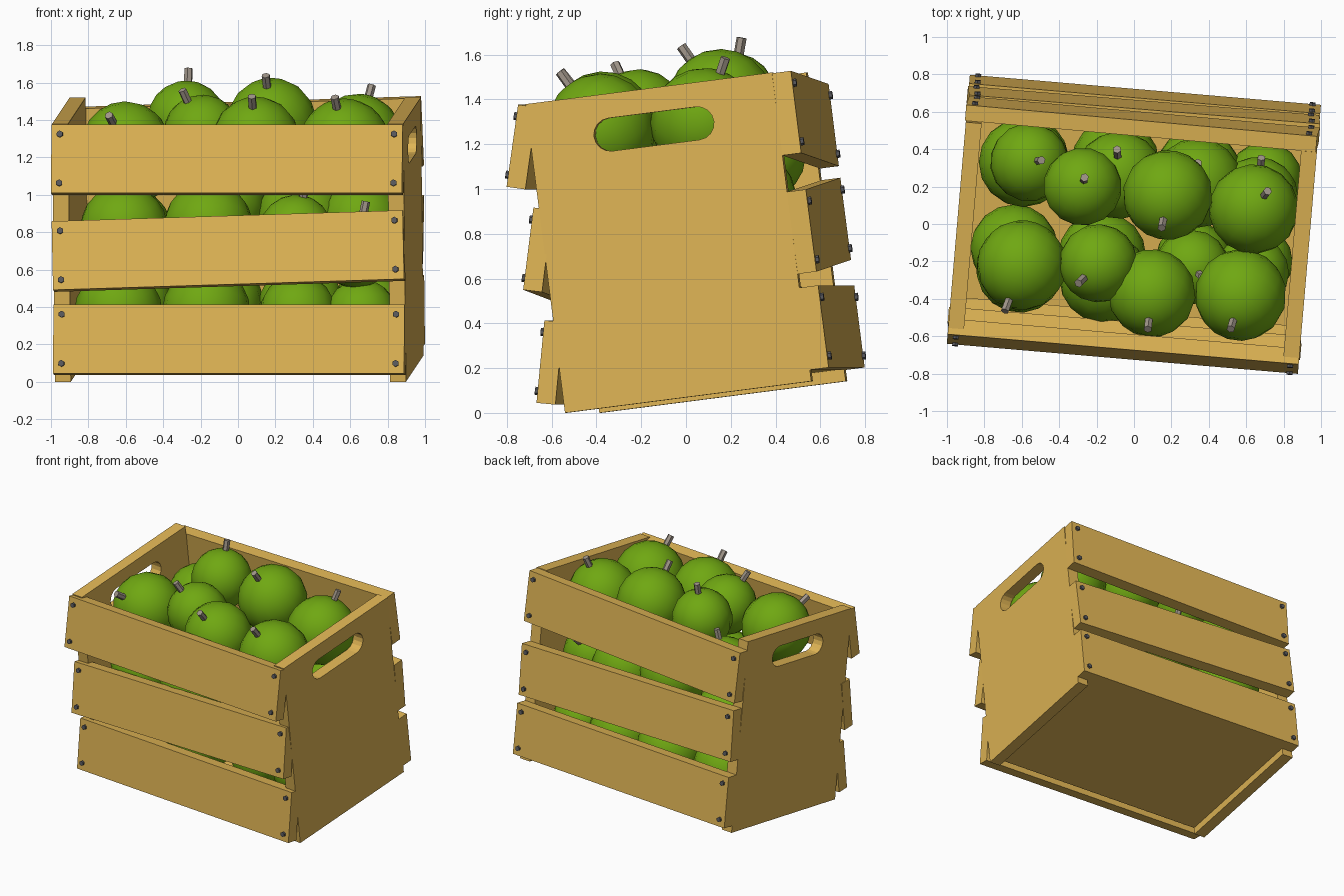
import bpy, bmesh
from math import radians, pi, cos, sin, sqrt
from mathutils import Matrix, Vector

if "Cube" in bpy.data.objects:
    bpy.data.objects.remove(bpy.data.objects["Cube"])

T = 0.085                      # board thickness
HALF = 0.942                   # half crate length
DEPTH, HEIGHT = 1.113, 1.39    # end panel size
PLANK_H = 0.37


def move(x, y, z):
    return Matrix.Translation((x, y, z))


def rot(deg, axis):
    return Matrix.Rotation(radians(deg), 4, axis)


def material(name, rgb):
    m = bpy.data.materials.new(name)
    m.diffuse_color = (*rgb, 1)
    m.use_nodes = True
    m.node_tree.nodes["Principled BSDF"].inputs["Base Color"].default_value = m.diffuse_color
    return m


WOOD = material("wood", (0.74, 0.46, 0.09))
GREEN = material("green_skin", (0.16, 0.39, 0.006))
STEM = material("stem", (0.35, 0.30, 0.25))
IRON = material("iron", (0.1, 0.1, 0.11))

# Crate frame: turned about z, then leaning back-up about its front bottom edge
TURN = move(-0.04, -0.46, 0) @ rot(-4.9, 'Z')
LEAN = TURN @ rot(7.3, 'X')


def add(name, bm, mat, matrix, smooth=False):
    me = bpy.data.meshes.new(name)
    bm.to_mesh(me)
    bm.free()
    ob = bpy.data.objects.new(name, me)
    bpy.context.collection.objects.link(ob)
    me.materials.append(mat)
    for p in me.polygons:
        p.use_smooth = smooth
    ob.matrix_world = matrix
    return ob


def box(name, size, matrix):
    bm = bmesh.new()
    bmesh.ops.create_cube(bm, size=1)
    bmesh.ops.scale(bm, vec=size, verts=bm.verts)
    return add(name, bm, WOOD, matrix)


def cylinder(name, radius, depth, sides, mat, matrix):
    bm = bmesh.new()
    bmesh.ops.create_cone(bm, cap_ends=True, segments=sides, radius1=radius,
                          radius2=radius, depth=depth)
    return add(name, bm, mat, matrix)


# End panels with a rounded hand hole
def end_panel(name, x):
    cu = bpy.data.curves.new(name, 'CURVE')
    cu.dimensions, cu.fill_mode, cu.extrude = '2D', 'BOTH', T / 2
    outline = [(0, 0), (DEPTH, 0), (DEPTH, HEIGHT), (0, HEIGHT)]
    hole = []
    for side, start in ((1, -pi / 2), (-1, pi / 2)):
        for i in range(9):
            a = start + pi * i / 8
            hole.append((DEPTH / 2 + side * 0.197 + 0.074 * cos(a),
                         1.207 + 0.074 * sin(a)))
    for pts in (outline, hole):
        sp = cu.splines.new('POLY')
        sp.points.add(len(pts) - 1)
        for p, (a, b) in zip(sp.points, pts):
            p.co = (a, b, 0, 1)
        sp.use_cyclic_u = True
    tmp = bpy.data.objects.new(name + "_outline", cu)
    bpy.context.collection.objects.link(tmp)
    bpy.context.view_layer.update()
    bm = bmesh.new()
    me = bpy.data.meshes.new_from_object(
        tmp.evaluated_get(bpy.context.evaluated_depsgraph_get()))
    bm.from_mesh(me)
    bpy.data.objects.remove(tmp)
    bmesh.ops.remove_doubles(bm, verts=bm.verts, dist=1e-4)
    bmesh.ops.recalc_face_normals(bm, faces=bm.faces)
    to_side = Matrix(((0, 0, 1, x), (1, 0, 0, 0), (0, 1, 0, 0), (0, 0, 0, 1)))
    add(name, bm, WOOD, LEAN @ to_side)


end_panel("right_end_panel", HALF - T / 2)
end_panel("left_end_panel", -HALF + T / 2)

# Floor board
box("floor_board", (2 * (HALF - T), DEPTH, 0.06),
    LEAN @ move(0, DEPTH / 2, 0.085))


# Planks with four nails each; outer face looks along -y of the plank frame
def plank(name, frame):
    box(name, (2 * HALF, T, PLANK_H), frame @ move(0, T / 2, 0))
    for sx in (-1, 1):
        for sz in (-1, 1):
            cylinder(name + "_nail", 0.018, 0.03, 6, IRON,
                     frame @ move(sx * (HALF - 0.045), 0, sz * 0.132) @ rot(90, 'X'))


for name, y, z, tilt, roll in (("front_top_plank", -0.236, 1.193, -8, 0),
                               ("front_middle_plank", -0.168, 0.704, -7, -1.8),
                               ("front_bottom_plank", -0.110, 0.229, -5.5, 0)):
    plank(name, TURN @ move(0, y, z) @ rot(tilt, 'X') @ rot(roll, 'Y'))

for name, z, roll in (("back_top_plank", 1.172, -1.8),
                      ("back_middle_plank", 0.694, 1.6),
                      ("back_bottom_plank", 0.236, 0)):
    plank(name, LEAN @ move(0, DEPTH + T, z) @ rot(roll, 'Y') @ rot(180, 'Z'))


# Fruit: x, y, z, radius, stem tip offset in x and y
def fruit(x, y, z, r, sx, sy):
    d = Vector((sx, sy, sqrt((r + 0.05) ** 2 - sx * sx - sy * sy))).normalized()
    m = move(x, y, z) @ d.to_track_quat('Z', 'Y').to_matrix().to_4x4()
    bm = bmesh.new()
    bmesh.ops.create_uvsphere(bm, u_segments=16, v_segments=10, radius=r)
    add("fruit", bm, GREEN, m, smooth=True)
    cylinder("fruit_stem", 0.023, 0.12, 6, STEM, m @ move(0, 0, r + 0.01))


# Top layer
for f in ((-.56, .33, 1.16, .21, .06, .01), (-.275, .20, 1.40, .21, .01, .045),
          (.18, .155, 1.385, .24, -.03, -.165), (.64, .08, 1.30, .24, .07, .09),
          (-.60, -.22, 1.26, .24, -.085, -.23), (-.19, -.21, 1.325, .21, -.10, -.10),
          (.095, -.37, 1.29, .235, -.02, -.18), (.57, -.38, 1.27, .245, -.05, -.17)):
    fruit(*f)
# Middle layer
for f in ((-.61, -.24, .82, .235, -.03, -.1), (-.16, -.29, .83, .24, .05, .1),
          (.31, -.23, .80, .20, .05, -.05), (.63, -.26, .70, .20, .05, 0),
          (-.59, .33, .80, .24, .1, 0), (-.08, .26, .95, .235, -.01, .13),
          (.34, .22, .88, .24, 0, .1), (.66, .14, .86, .22, .02, .2)):
    fruit(*f)
# Bottom layer
for f in ((-.64, -.13, .38, .235, 0, -.1), (-.17, -.17, .38, .235, .1, 0),
          (.32, -.19, .37, .205, 0, .1), (.66, -.2, .36, .19, -.05, .05),
          (-.58, .34, .41, .235, .1, .1), (-.10, .33, .42, .235, -.1, 0),
          (.34, .28, .41, .23, 0, -.1), (.70, .24, .40, .2, .05, .05)):
    fruit(*f)
